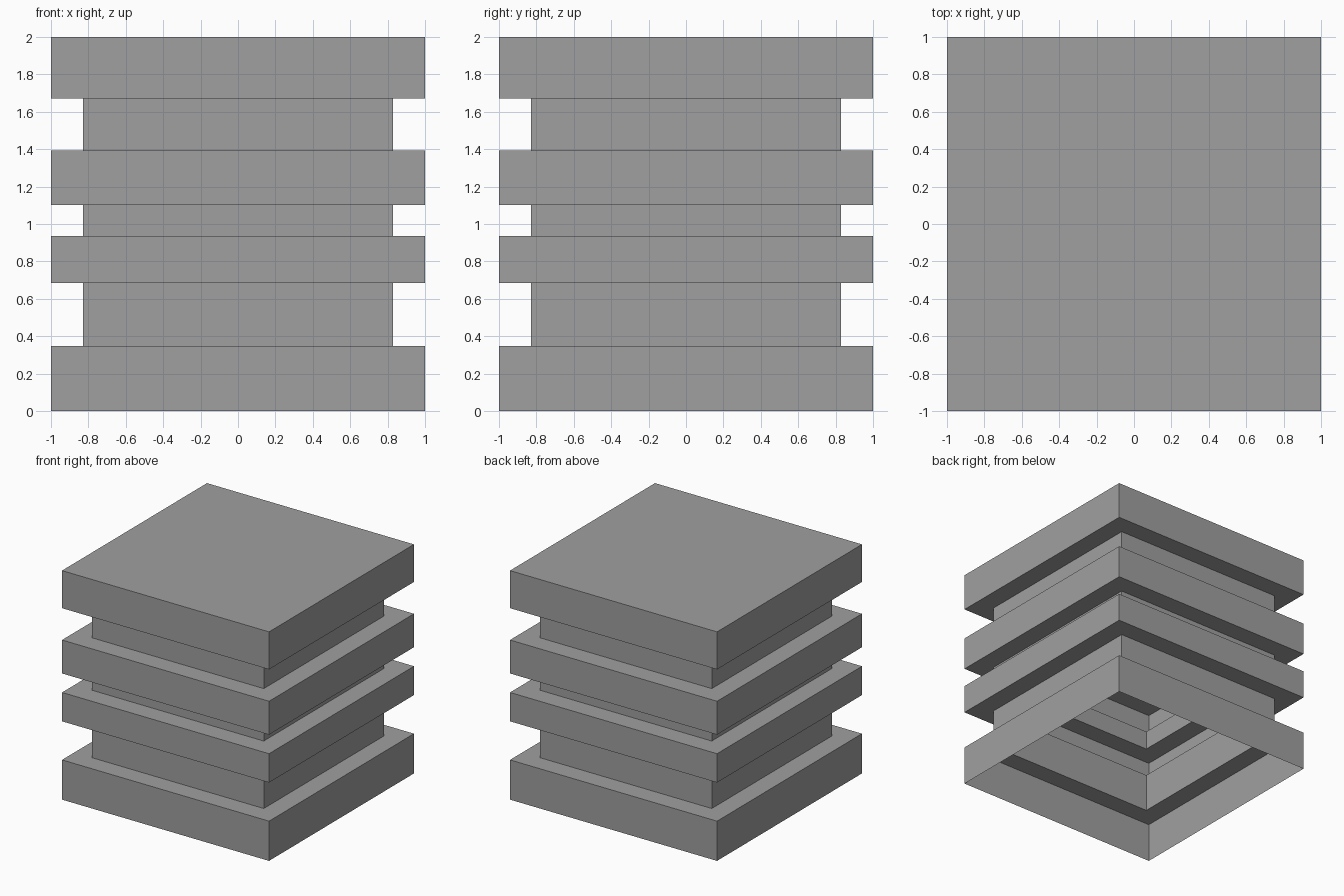
import bpy
import bmesh

cube = bpy.data.objects.get("Cube")
if cube:
    bpy.data.objects.remove(cube, do_unlink=True)

# Single grey material
GREY = (0.35, 0.35, 0.35, 1.0)
grey = bpy.data.materials.new("plain_grey")
grey.use_nodes = True
grey.diffuse_color = GREY
grey.node_tree.nodes["Principled BSDF"].inputs["Base Color"].default_value = GREY

SLAB, NECK = 1.0, 0.83          # half widths
LEVELS = [0, 0.347, 0.684, 0.936, 1.102, 1.394, 1.672, 2]

# Stepped profile: wide slabs alternate with narrow necks
profile = []
for i, (low, high) in enumerate(zip(LEVELS, LEVELS[1:])):
    half = NECK if i % 2 else SLAB
    profile += [(half, low), (half, high)]


def square_ring(bm, half, z):
    corners = [(-1, -1), (1, -1), (1, 1), (-1, 1)]
    return [bm.verts.new((x * half, y * half, z)) for x, y in corners]


# Hollow stepped shell, open underneath and closed on top
bm = bmesh.new()
rings = [square_ring(bm, half, z) for half, z in profile]
for lower, upper in zip(rings, rings[1:]):
    for i in range(4):
        j = (i + 1) % 4
        bm.faces.new((lower[i], lower[j], upper[j], upper[i]))
bm.faces.new(rings[-1])

mesh = bpy.data.meshes.new("stepped_tower_shell")
bm.to_mesh(mesh)
bm.free()
mesh.materials.append(grey)
tower = bpy.data.objects.new("stepped_tower_shell", mesh)
bpy.context.collection.objects.link(tower)
